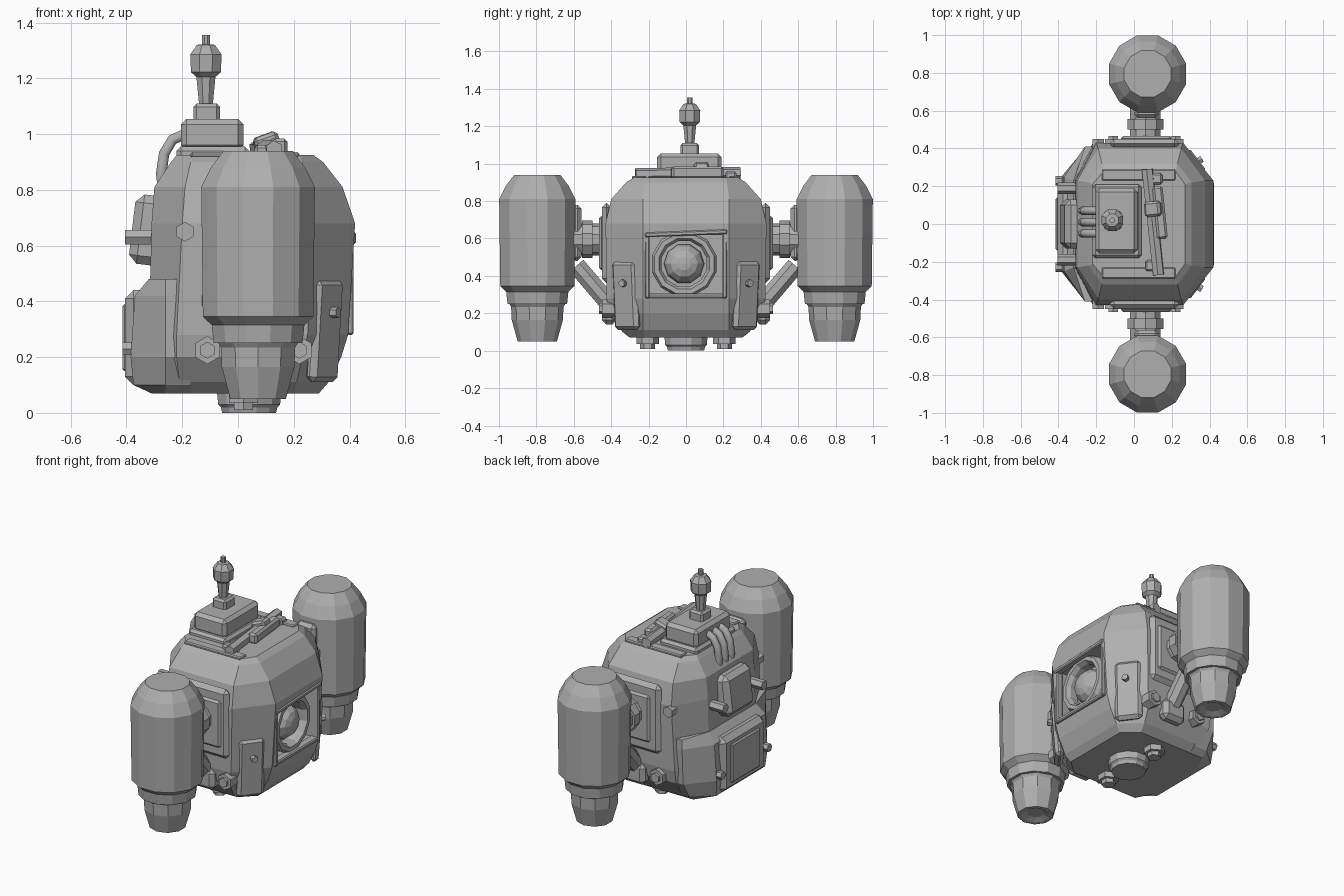
import bpy, bmesh, math
from mathutils import Vector

if "Cube" in bpy.data.objects:
    bpy.data.objects.remove(bpy.data.objects["Cube"])

grey = bpy.data.materials.new("weathered grey")
grey.diffuse_color = (0.43, 0.43, 0.43, 1)
grey.use_nodes = True
grey.node_tree.nodes["Principled BSDF"].inputs["Base Color"].default_value = grey.diffuse_color


def add(name, bm, bevel=0):
    bmesh.ops.recalc_face_normals(bm, faces=bm.faces)
    me = bpy.data.meshes.new(name)
    bm.to_mesh(me)
    bm.free()
    me.materials.append(grey)
    ob = bpy.data.objects.new(name, me)
    bpy.context.collection.objects.link(ob)
    if bevel:
        m = ob.modifiers.new("chamfer", 'BEVEL')
        m.width, m.segments = bevel, 1
    return ob


def loft(name, rings, closed=False):
    """Skin a list of equal point rings; capped unless closed into a loop."""
    bm = bmesh.new()
    vs = [[bm.verts.new(p) for p in r] for r in rings]
    n = len(vs[0])
    for a, b in zip(vs, vs[1:] + vs[:1] if closed else vs[1:]):
        for i in range(n):
            bm.faces.new((a[i], a[(i + 1) % n], b[(i + 1) % n], b[i]))
    if not closed:
        bm.faces.new(vs[0])
        bm.faces.new(vs[-1])
    return add(name, bm)


def turn(name, profile, origin, axis=(0, 0, 1), n=8, closed=False):
    """Lathe (radius, height) pairs around an axis."""
    q = Vector((0, 0, 1)).rotation_difference(Vector(axis).normalized())
    rings = []
    for r, h in profile:
        rings.append([Vector(origin) + q @ Vector((
            r * math.cos(2 * math.pi * (i + .5) / n),
            r * math.sin(2 * math.pi * (i + .5) / n), h)) for i in range(n)])
    return loft(name, rings, closed)


def rod(name, a, b, r, n=8):
    d = Vector(b) - Vector(a)
    return turn(name, [(r, 0), (r, d.length)], a, d, n)


def box(name, x, y, z, bevel=.015, rot=(0, 0, 0)):
    bm = bmesh.new()
    bmesh.ops.create_cube(bm, size=1)
    bmesh.ops.scale(bm, vec=(x[1] - x[0], y[1] - y[0], z[1] - z[0]), verts=bm.verts)
    ob = add(name, bm, bevel)
    ob.location = (sum(x) / 2, sum(y) / 2, sum(z) / 2)
    ob.rotation_euler = rot
    return ob


def pipe(name, pts, r):
    cu = bpy.data.curves.new(name, 'CURVE')
    cu.dimensions, cu.bevel_depth, cu.bevel_resolution = '3D', r, 1
    cu.use_fill_caps = True
    sp = cu.splines.new('POLY')
    sp.points.add(len(pts) - 1)
    for p, co in zip(sp.points, pts):
        p.co = (*co, 1)
    cu.materials.append(grey)
    bpy.context.collection.objects.link(bpy.data.objects.new(name, cu))


# Faceted hull: chamfered rectangles (z, x min, x max, half depth, flat x min, flat x max, flat y)
levels = [(.07, -.30, .29, .30, -.20, .20, .22),
          (.11, -.32, .325, .345, -.21, .21, .23),
          (.20, -.32, .37, .41, -.22, .23, .23),
          (.28, -.32, .395, .425, -.22, .25, .23),
          (.68, -.31, .42, .43, -.20, .26, .23),
          (.81, -.30, .375, .40, -.19, .25, .23),
          (.90, -.24, .305, .32, -.17, .23, .22),
          (.925, -.22, .27, .28, -.16, .22, .21)]
hull = loft("hull", [[(u, -y, z), (v, -y, z), (b, -w, z), (b, w, z),
                      (v, y, z), (u, y, z), (a, w, z), (a, -w, z)]
                     for z, a, b, y, u, v, w in levels])

# Recessed window opening
cutter = box("window_cutter", (.30, .60), (-.20, .20), (.30, .62), 0)
cutter.hide_render = True
cutter.hide_viewport = True
cut = hull.modifiers.new("window", 'BOOLEAN')
cut.object, cut.operation, cut.solver = cutter, 'DIFFERENCE', 'EXACT'

# Window frame, lens ring and lens
for s in (-1, 1):
    box("window_side_frame", (.37, .415), sorted((s * .195, s * .22)), (.28, .635), .006)
box("window_top_frame", (.38, .424), (-.22, .22), (.615, .64), .006, (.04, 0, 0))
box("window_sill", (.36, .41), (-.22, .22), (.28, .305), .006)
turn("lens_ring", [(.178, 0), (.178, .05), (.165, .075), (.14, .075), (.125, .05), (.125, 0)],
     (.315, -.01, .465), (1, 0, 0), 12, True)
turn("lens", [(.108, 0), (.098, .035), (.072, .065), (.036, .08), (.005, .083)],
     (.315, -.01, .465), (1, 0, 0), 10)

# Lower rear housing wrapping the back corners: (z, x min, flat y, half depth)
loft("rear_housing", [[(-.17, -y, z), (-.17, y, z), (-.26, y, z), (x, w, z), (x, -w, z), (-.26, -y, z)]
                      for z, x, w, y in [(.07, -.31, .20, .30), (.10, -.375, .24, .34),
                                         (.20, -.385, .25, .40), (.42, -.37, .25, .41), (.48, -.32, .23, .41)]])

# Paired side equipment
for s in (-1, 1):
    c = (.072, s * .795, 0)
    turn("thruster_pod", [(.165, .25), (.172, .315), (.205, .345), (.211, .81), (.175, .88), (.128, .94)], c, n=12)
    turn("thruster_nozzle", [(.05, .065), (.085, .05), (.105, .05), (.137, .165), (.14, .235), (.158, .262)], c, n=10)
    # Mounting plate, neck and strut
    box("side_plate", (-.13, .24), sorted((s * .40, s * .45)), (.36, .79), .03)
    box("side_plate_inset", (-.07, .20), sorted((s * .44, s * .465)), (.43, .72), .015)
    rod("pod_neck", (.06, s * .44, .595), (.06, s * .62, .595), .085, 10)
    rod("neck_collar", (.06, s * .50, .595), (.06, s * .555, .595), .10, 10)
    box("pod_bracket", (0, .13), sorted((s * .56, s * .61)), (.48, .78), .02)
    rod("strut", (.06, s * .41, .25), (.06, s * .585, .455), .052)
    box("strut_foot", (-.02, .14), sorted((s * .37, s * .45)), (.14, .27), .025)
    # Bolts on the lower edge and the flanks
    for x in (-.11, .22):
        rod("lower_bolt", (x, s * .36, .225), (x, s * .45, .225), .05, 6)
        rod("lower_bolt_cap", (x, s * .44, .225), (x, s * .465, .225), .03, 6)
    rod("flank_bolt", (-.19, s * .38, .65), (-.19, s * .45, .65), .035, 6)
    # Armour sunk into the front corners
    box("front_corner_armour", (.285, .335), (s * .32 - .08, s * .32 + .08), (.11, .48), .02,
        (0, .07, s * .65))
    rod("front_corner_bolt", (.28, s * .295, .36), (.36, s * .345, .36), .02, 6)
    # Roof seams and skid feet
    box("roof_edge_plate", (-.17, .22), (s * .26 - .03, s * .26 + .03), (.915, .935), .006)
    rod("foot", (.02, s * .205, .01), (.02, s * .205, .09), .04, 6)
    rod("foot_base", (.02, s * .205, .035), (.02, s * .205, .08), .06, 6)

# Underside port
turn("underside_port", [(.10, 0), (.105, .02), (.115, .03), (.12, .08)], (.04, 0, 0), n=12)

# Rear boxes
box("rear_lower_pack", (-.405, -.30), (-.21, .21), (.10, .44), .03)
box("rear_lower_panel", (-.415, -.39), (-.14, .14), (.15, .39), .008)
box("rear_upper_pack", (-.38, -.25), (-.13, .13), (.53, .78), .03, (0, .12, 0))
for y in (-.19, .19):
    rod("rear_knob", (-.28, y, .63), (-.405, y, .63), .03, 6)
    rod("rear_low_knob", (-.34, y * 1.2, .23), (-.415, y * 1.2, .23), .025, 6)

# Roof hatch and mast
box("hatch_base", (-.22, .04), (-.18, .21), (.90, .955), .015)
box("hatch", (-.205, .02), (-.155, .19), (.94, 1.055), .02)
box("mast_foot", (-.16, -.065), (-.03, .07), (1.04, 1.11), .012)
turn("mast", [(.026, 1.10), (.037, 1.205), (.058, 1.222), (.061, 1.285), (.035, 1.32), (.015, 1.322), (.015, 1.355)],
     (-.115, .02, 0), n=8)

# Roof rail and its clamp
rod("roof_rail", (.13, -.27, .945), (.07, .29, .95), .032, 6)
box("rail_clamp", (.06, .15), (.04, .12), (.93, 1.00), .012, (0, -.35, .1))
box("rail_fin", (.11, .165), (-.08, .20), (.92, .985), .012, (0, 0, .1))
for y in (-.22, .24):
    box("rail_bracket", (.06, .15), (y - .03, y + .03), (.91, .96), .01)

# Hoses from the hatch down the back
for y in (-.05, .01, .07):
    pipe("hose", [(-.19, y, 1.0), (-.235, y, .98), (-.265, y, .93), (-.275, y, .86), (-.265, y, .76)], .022)
